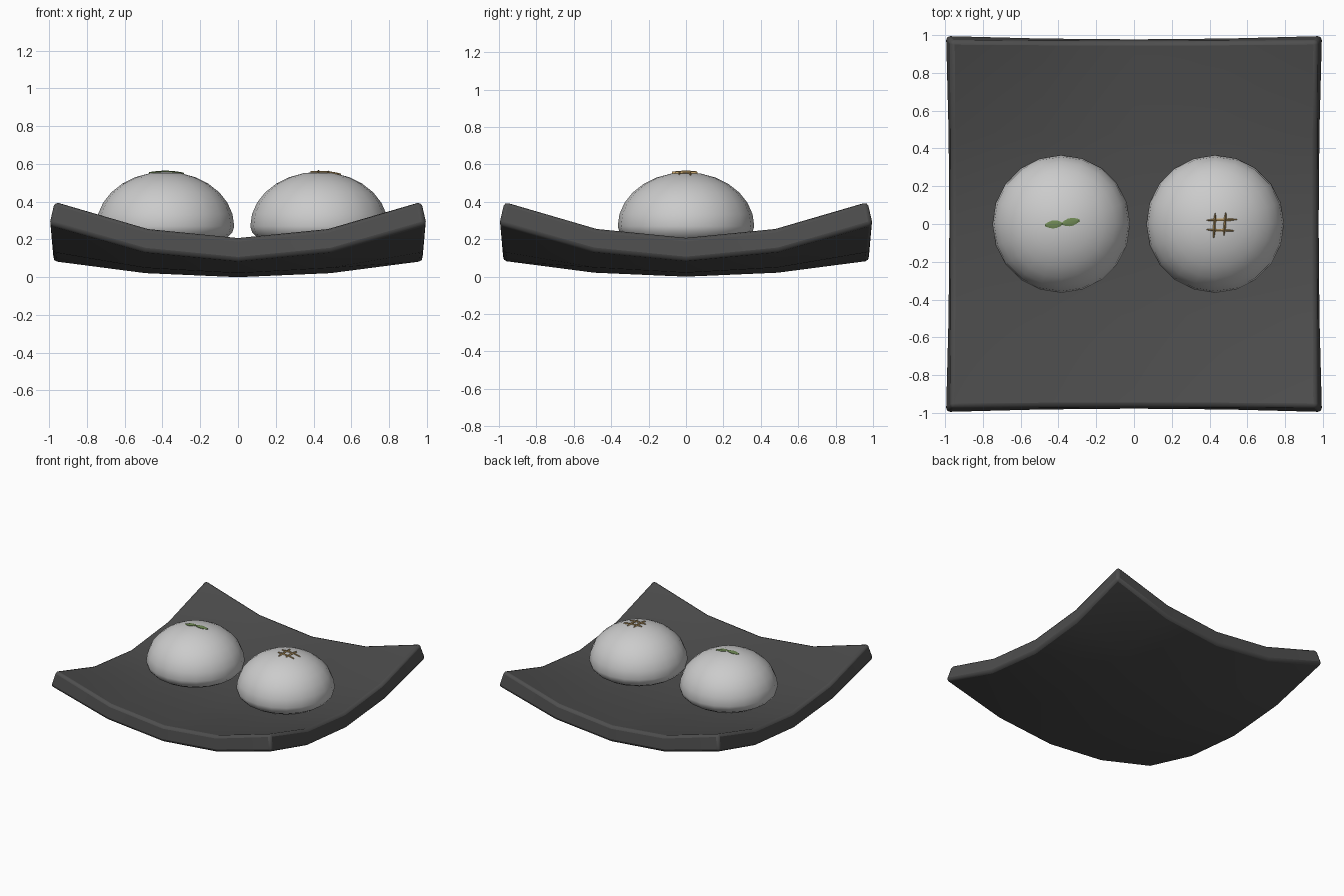
import bpy, bmesh, math
from mathutils import Vector

if "Cube" in bpy.data.objects:
    bpy.data.objects.remove(bpy.data.objects["Cube"])

def material(name, rgb):
    m = bpy.data.materials.new(name)
    m.diffuse_color = (*rgb, 1)
    m.use_nodes = True
    m.node_tree.nodes["Principled BSDF"].inputs["Base Color"].default_value = m.diffuse_color
    return m

def finish(name, bm, mat=None, angle=60):
    bmesh.ops.recalc_face_normals(bm, faces=bm.faces)
    me = bpy.data.meshes.new(name)
    bm.to_mesh(me)
    bm.free()
    ob = bpy.data.objects.new(name, me)
    bpy.context.collection.objects.link(ob)
    if mat:
        me.materials.append(mat)
    bpy.ops.object.select_all(action='DESELECT')
    ob.select_set(True)
    bpy.context.view_layer.objects.active = ob
    bpy.ops.object.shade_smooth_by_angle(angle=math.radians(angle))
    return ob

dark = material("dark_glaze", (0.075, 0.075, 0.075))
green = material("leaf_green", (0.16, 0.25, 0.09))
tan = material("toasted_tan", (0.5, 0.33, 0.13))

# Square plate: 4x4 curved sheet, thickened by its tilted normals
def sag(x, y):
    return 0.085 * (x * x + y * y) + 0.11 * x * x * y * y

bm = bmesh.new()
N, T = 4, 0.125
sheets = []
for up in (0, 1):
    rows = []
    for i in range(N + 1):
        row = []
        for j in range(N + 1):
            u, v = i * 2 / N - 1, j * 2 / N - 1
            n = Vector((-2 * u * (0.085 + 0.11 * v * v), -2 * v * (0.085 + 0.11 * u * u), 1))
            s = 0.98 + 0.02 * u * u * v * v
            p = Vector((u * s, v * s, sag(u, v))) + Vector((n.x * 0.6, n.y * 0.6, 1)) * T * up
            row.append(bm.verts.new(p))
        rows.append(row)
    sheets.append(rows)
    for i in range(N):
        for j in range(N):
            bm.faces.new((rows[i][j], rows[i + 1][j], rows[i + 1][j + 1], rows[i][j + 1]))
rim = ([(i, 0) for i in range(N)] + [(N, j) for j in range(N)]
       + [(i, N) for i in range(N, 0, -1)] + [(0, j) for j in range(N, 0, -1)])
lo, hi = sheets
for (a, b), (c, d) in zip(rim, rim[1:] + rim[:1]):
    bm.faces.new((lo[a][b], lo[c][d], hi[c][d], hi[a][b]))
plate = finish("plate", bm, dark)
bev = plate.modifiers.new("soft_rim", 'BEVEL')
bev.width = 0.022
bev.segments = 2
bev.limit_method = 'ANGLE'
bev.angle_limit = math.radians(50)

# Two flattened buns
R, MID, UP, DOWN = 0.365, 0.27, 0.288, 0.14

def bun(name, cx):
    bm = bmesh.new()
    bmesh.ops.create_uvsphere(bm, u_segments=20, v_segments=14, radius=1)
    for v in bm.verts:
        v.co = (cx + v.co.x * R, v.co.y * R, MID + v.co.z * (UP if v.co.z > 0 else DOWN))
    finish(name, bm)

def dome(x, y, cx):
    return MID + UP * math.sqrt(1 - ((x - cx) ** 2 + y * y) / R ** 2)

LEFT, RIGHT = -0.385, 0.43
bun("bun_left", LEFT)
bun("bun_right", RIGHT)

# A strip laid over a bun, from start to end, with a width profile
def strip(name, start, end, widths, cx, mat, lift=0.006):
    a, b = Vector(start), Vector(end)
    d = (b - a).normalized()
    side = Vector((-d.y, d.x))
    bm = bmesh.new()
    rings = []
    for k, w in enumerate(widths):
        c = a.lerp(b, k / (len(widths) - 1))
        ring = []
        for s, h in ((-1, -0.006), (1, -0.006), (1, 0.3 * lift), (0, lift), (-1, 0.3 * lift)):
            p = c + side * s * w / 2
            ring.append(bm.verts.new((p.x, p.y, dome(p.x, p.y, cx) + h)))
        rings.append(ring)
    for r, q in zip(rings, rings[1:]):
        for k in range(5):
            bm.faces.new((r[k], r[k - 1], q[k - 1], q[k]))
    bm.faces.new(rings[0])
    bm.faces.new(rings[-1])
    finish(name, bm, mat, 40)

# Leaf pair on the left bun
leaf = (0.005, 0.03, 0.041, 0.042, 0.03, 0.012)
strip("leaf_1", (-0.375, 0.003), (-0.472, -0.007), leaf, LEFT, green)
strip("leaf_2", (-0.385, 0.0), (-0.288, 0.02), leaf, LEFT, green)

# Toasted lattice on the right bun
bar = (0.004, 0.012, 0.014, 0.012, 0.012, 0.004)
strip("lattice_bar_1", (0.385, 0.02), (0.545, 0.024), bar, RIGHT, tan)
strip("lattice_bar_2", (0.385, -0.03), (0.53, -0.036), bar, RIGHT, tan)
strip("lattice_bar_3", (0.422, -0.075), (0.43, 0.058), bar, RIGHT, tan, 0.009)
strip("lattice_bar_4", (0.476, -0.06), (0.486, 0.062), bar, RIGHT, tan, 0.009)
